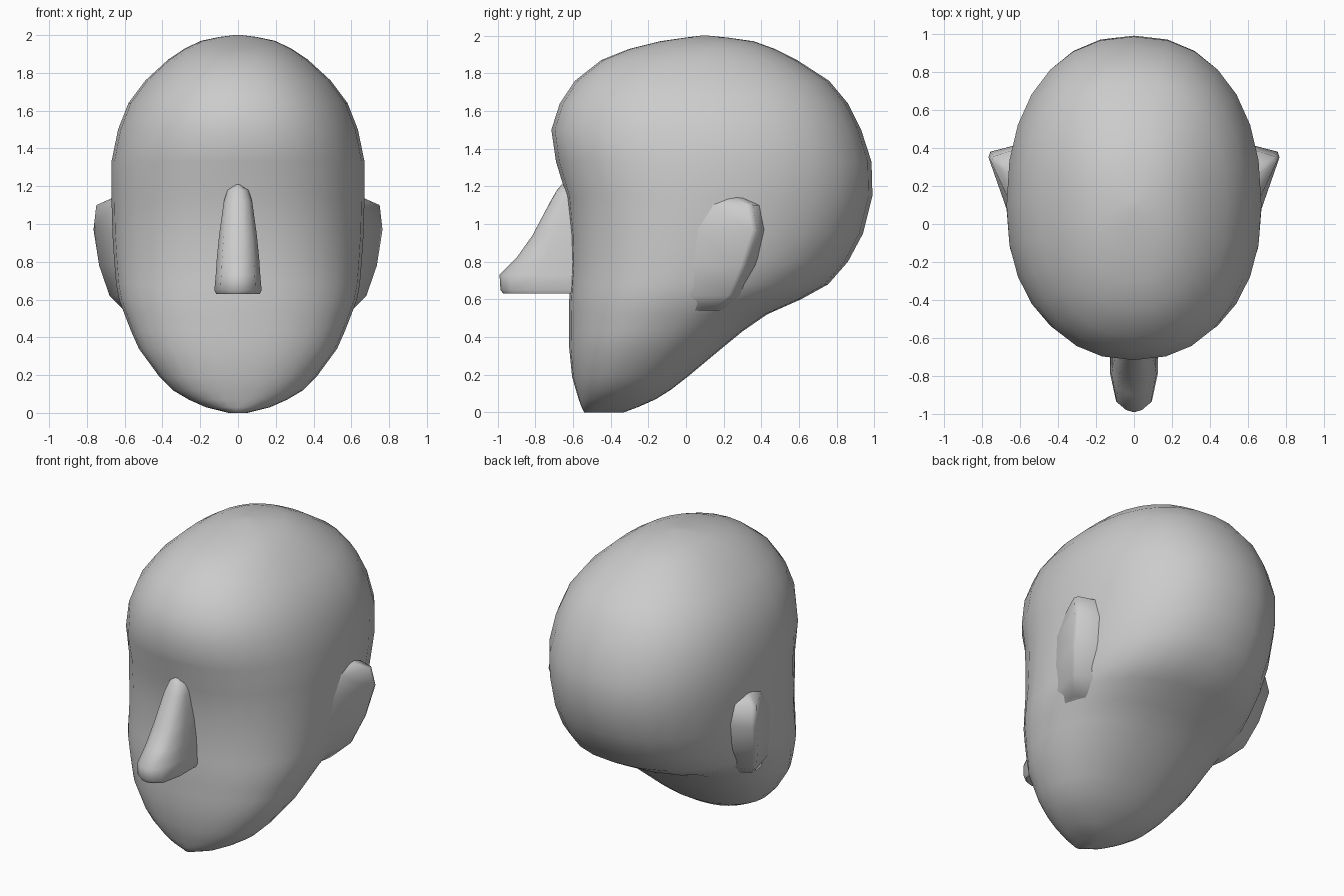
import bpy, bmesh
from math import cos, sin, tau, radians

if "Cube" in bpy.data.objects:
    bpy.data.objects.remove(bpy.data.objects["Cube"])


def loft(name, rings, angle):
    """Skin a stack of equal-length closed rings and cap both ends."""
    bm = bmesh.new()
    rows = [[bm.verts.new(p) for p in ring] for ring in rings]
    n = len(rows[0])
    for a, b in zip(rows, rows[1:]):
        for i in range(n):
            j = (i + 1) % n
            bm.faces.new((a[i], a[j], b[j], b[i]))
    bm.faces.new(rows[0][::-1])
    bm.faces.new(rows[-1])
    bmesh.ops.recalc_face_normals(bm, faces=bm.faces)
    mesh = bpy.data.meshes.new(name)
    bm.to_mesh(mesh)
    bm.free()
    obj = bpy.data.objects.new(name, mesh)
    bpy.context.collection.objects.link(obj)
    bpy.ops.object.select_all(action='DESELECT')
    obj.select_set(True)
    bpy.context.view_layer.objects.active = obj
    bpy.ops.object.shade_smooth_by_angle(angle=radians(angle))
    return obj


def egg(z, front, back, half_w, mid, n=28):
    """Horizontal section, slightly squarer than an ellipse, widest at y = mid."""
    e = 2 / 2.25
    ring = []
    for i in range(n):
        c, s = cos(tau * i / n), sin(tau * i / n)
        depth = back - mid if s > 0 else mid - front
        x = half_w * abs(c) ** e * (1 if c > 0 else -1)
        y = mid + depth * abs(s) ** e * (1 if s > 0 else -1)
        ring.append((x, y, z))
    return ring


# Head: z, front y, back y, half width, y of widest point
head = [
    (0.00, -.54, -.33, .05, -.44),
    (0.03, -.555, -.25, .17, -.42),
    (0.07, -.57, -.16, .26, -.38),
    (0.12, -.585, -.08, .345, -.34),
    (0.19, -.605, .01, .415, -.31),
    (0.34, -.62, .19, .525, -.25),
    (0.43, -.62, .30, .565, -.20),
    (0.52, -.62, .43, .60, -.15),
    (0.60, -.62, .61, .63, -.10),
    (0.68, -.615, .755, .645, -.05),
    (0.80, -.61, .86, .655, 0),
    (0.95, -.615, .94, .665, .04),
    (1.15, -.635, .99, .67, .08),
    (1.33, -.69, .985, .67, .10),
    (1.50, -.715, .93, .635, .12),
    (1.64, -.67, .86, .58, .12),
    (1.76, -.59, .76, .49, .11),
    (1.87, -.45, .59, .37, .10),
    (1.93, -.30, .47, .28, .10),
    (1.97, -.14, .36, .195, .10),
    (1.99, .0, .22, .10, .10),
    (2.00, .08, .12, .02, .10),
]
loft("head", [egg(*r) for r in head], 180)

# Nose: z, half width, tip y
nose = [
    (1.21, .012, -.66), (1.18, .055, -.685), (1.12, .075, -.72),
    (0.94, .10, -.815), (0.82, .112, -.90), (0.73, .118, -.99),
    (0.65, .125, -.985), (0.63, .115, -.97),
]


def nose_ring(z, w, tip):
    d = tip + .59
    half = [(1, 0), (1, .5), (.75, .87), (.35, .97)]
    pts = half + [(0, 1)] + [(-x, y) for x, y in half[::-1]]
    return [(w * x, -.59 + d * y, z) for x, y in pts]


loft("nose", [nose_ring(*r) for r in nose], 50)

# Ears: z, front root (x, y), tip (x, y), rear root (x, y)
ear = [
    (1.14, .64, .20, .66, .29, .60, .36),
    (1.10, .655, .12, .75, .345, .60, .40),
    (0.97, .66, .05, .765, .37, .60, .42),
    (0.78, .645, .02, .735, .31, .57, .38),
    (0.62, .62, .00, .68, .245, .52, .30),
    (0.54, .58, .00, .60, .15, .50, .20),
]
for side, label in ((1, "ear_right"), (-1, "ear_left")):
    rings = []
    for z, fx, fy, tx, ty, rx, ry in ear:
        rings.append([(side * x, y, z) for x, y in
                      ((fx, fy), (tx, ty - .02), (tx - .01, ty + .01), (rx, ry))])
    loft(label, rings, 60)
